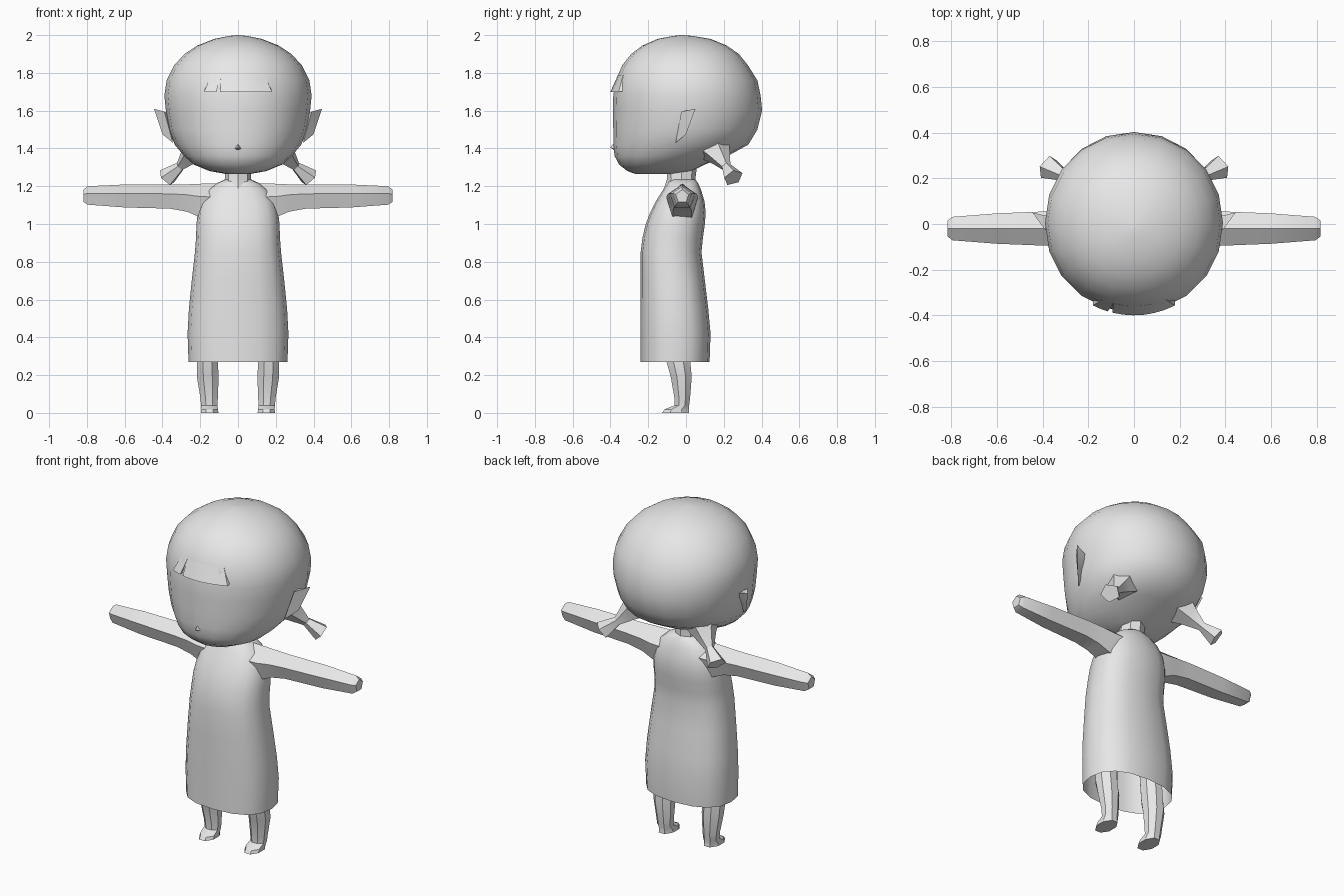
import bpy, bmesh, math
from mathutils import Vector

X, Y, Z = Vector((1, 0, 0)), Vector((0, 1, 0)), Vector((0, 0, 1))
grey = bpy.data.materials.new("plain grey")
grey.diffuse_color = (0.8, 0.8, 0.8, 1)


def finish(name, bm, angle=35):
    bmesh.ops.recalc_face_normals(bm, faces=bm.faces)
    mesh = bpy.data.meshes.new(name)
    bm.to_mesh(mesh)
    bm.free()
    mesh.materials.append(grey)
    obj = bpy.data.objects.new(name, mesh)
    bpy.context.collection.objects.link(obj)
    bpy.ops.object.select_all(action='DESELECT')
    obj.select_set(True)
    bpy.context.view_layer.objects.active = obj
    bpy.ops.object.shade_smooth_by_angle(angle=math.radians(angle))
    return obj


def power(v, p):
    return math.copysign(abs(v) ** p, v)


def loft(name, rings, u, v, n, p=1.0, start=True, end=True, side=1, turn=0.0, angle=35):
    """Skin rings of (centre, radius along u, radius along v)."""
    bm = bmesh.new()
    rows = []
    for centre, ru, rv in rings:
        row = []
        for i in range(n):
            a = turn + 2 * math.pi * i / n
            co = Vector(centre) + u * ru * power(math.cos(a), p) + v * rv * power(math.sin(a), p)
            row.append(bm.verts.new((co.x * side, co.y, co.z)))
        rows.append(row)
    for a, b in zip(rows, rows[1:]):
        for i in range(n):
            j = (i + 1) % n
            bm.faces.new((a[i], a[j], b[j], b[i]))
    if start:
        bm.faces.new(rows[0])
    if end:
        bm.faces.new(rows[-1])
    return finish(name, bm, angle)


def upright(profile):
    """Turn (z, half width, front y, back y) rows into rings."""
    return [((0, (f + b) / 2, z), w, (b - f) / 2) for z, w, f, b in profile]


def hull(name, points, side=1):
    bm = bmesh.new()
    for x, y, z in points:
        bm.verts.new((x * side, y, z))
    bmesh.ops.convex_hull(bm, input=bm.verts)
    return finish(name, bm, 25)


# Head with rounded hair
head = [(1.266, 0.07, -0.27, -0.05), (1.28, 0.15, -0.31, 0.03), (1.315, 0.235, -0.355, 0.10),
        (1.36, 0.285, -0.378, 0.22), (1.42, 0.335, -0.385, 0.33), (1.50, 0.366, -0.385, 0.378),
        (1.60, 0.382, -0.387, 0.403), (1.68, 0.39, -0.385, 0.395), (1.76, 0.378, -0.372, 0.378),
        (1.84, 0.338, -0.338, 0.328), (1.90, 0.283, -0.29, 0.28), (1.945, 0.215, -0.23, 0.215),
        (1.98, 0.125, -0.15, 0.13), (1.995, 0.05, -0.07, 0.04), (2.0, 0.01, -0.03, -0.01)]
loft("head", upright(head), X, Y, 20, p=0.97, angle=50)

# Neck
loft("neck", [((0, -0.03, 1.18), 0.085, 0.09), ((0, -0.025, 1.24), 0.07, 0.075),
              ((0, -0.02, 1.36), 0.07, 0.085)], X, Y, 8)

# Dress, open at the hem
dress = [(0.27, 0.262, -0.24, 0.125), (0.42, 0.267, -0.24, 0.13), (0.55, 0.26, -0.24, 0.118),
         (0.70, 0.245, -0.24, 0.10), (0.85, 0.228, -0.24, 0.082), (0.93, 0.222, -0.23, 0.09),
         (1.00, 0.22, -0.213, 0.10), (1.06, 0.213, -0.19, 0.104), (1.12, 0.195, -0.16, 0.098),
         (1.18, 0.16, -0.122, 0.08), (1.215, 0.115, -0.10, 0.065), (1.235, 0.07, -0.085, 0.05)]
loft("dress", upright(dress), X, Y, 16, p=0.82, start=False, angle=45)

# Fringe wedges that follow the forehead
def forehead(x, w, d):
    return -d * math.sqrt(1 - (x / w) ** 2)


def fringe(name, bottom, top, steps):
    bm = bmesh.new()
    rows = []
    for i in range(steps + 1):
        t = i / steps
        xb = bottom[0] + t * (bottom[1] - bottom[0])
        xt = top[0] + t * (top[1] - top[0])
        yb = forehead(xb, 0.39, 0.385)
        rows.append([bm.verts.new(c) for c in ((xb, yb - 0.015, 1.70), (xb, yb + 0.03, 1.705),
                                               (xt, forehead(xt, 0.365, 0.36), 1.79))])
    for a, b in zip(rows, rows[1:]):
        for i in range(3):
            j = (i + 1) % 3
            bm.faces.new((a[i], a[j], b[j], b[i]))
    bm.faces.new(rows[0])
    bm.faces.new(rows[-1])
    finish(name, bm)


fringe("fringe_wide", (-0.095, 0.18), (-0.09, 0.14), 6)
fringe("fringe_narrow", (-0.18, -0.115), (-0.14, -0.09), 2)

# Nose
hull("nose", [(-0.024, -0.37, 1.395), (0.024, -0.37, 1.395), (0, -0.37, 1.44),
              (0, -0.402, 1.405), (0, -0.37, 1.385)])

tail_dir = Vector((0.08, 0.05, -0.075)).normalized()
tail_u = tail_dir.cross(Z).normalized()
tail_v = tail_u.cross(tail_dir)

for side, tag in ((1, "right"), (-1, "left")):
    # Arm with a five-sided section, corner up, and a bevelled end
    arm = [((0.10, -0.02, 1.11), 0.105, 0.09), ((0.20, -0.02, 1.115), 0.098, 0.088),
           ((0.27, -0.02, 1.13), 0.08, 0.083), ((0.36, -0.02, 1.138), 0.07, 0.08),
           ((0.60, -0.02, 1.142), 0.067, 0.07), ((0.795, -0.02, 1.146), 0.054, 0.054),
           ((0.818, -0.02, 1.146), 0.036, 0.036)]
    loft(tag + "_arm", arm, Z, Y, 5, side=side, angle=30)

    # Leg flaring into a flat-soled foot
    leg = [((0.15, -0.055, 0.0), 0.05, 0.078), ((0.15, -0.05, 0.018), 0.048, 0.07),
           ((0.152, -0.022, 0.04), 0.047, 0.042), ((0.153, -0.02, 0.08), 0.05, 0.045),
           ((0.16, -0.025, 0.19), 0.062, 0.06), ((0.162, -0.04, 0.27), 0.06, 0.068),
           ((0.155, -0.045, 0.42), 0.06, 0.068)]
    loft(tag + "_leg", leg, X, Y, 8, side=side, turn=math.pi / 8, angle=30)

    # Ear
    hull(tag + "_ear", [(0.445, 0.05, 1.61), (0.39, -0.025, 1.595), (0.345, -0.055, 1.43),
                        (0.40, 0.0, 1.475), (0.36, 0.03, 1.58)], side)

    # Pigtail, pinched at the tie
    tail = [((0.18, 0.12, 1.45), 0.13, 0.12), ((0.25, 0.175, 1.365), 0.065, 0.06),
            ((0.305, 0.212, 1.305), 0.026, 0.026), ((0.378, 0.25, 1.245), 0.056, 0.052)]
    loft(tag + "_pigtail", tail, tail_u, tail_v, 5, side=side, angle=30)
